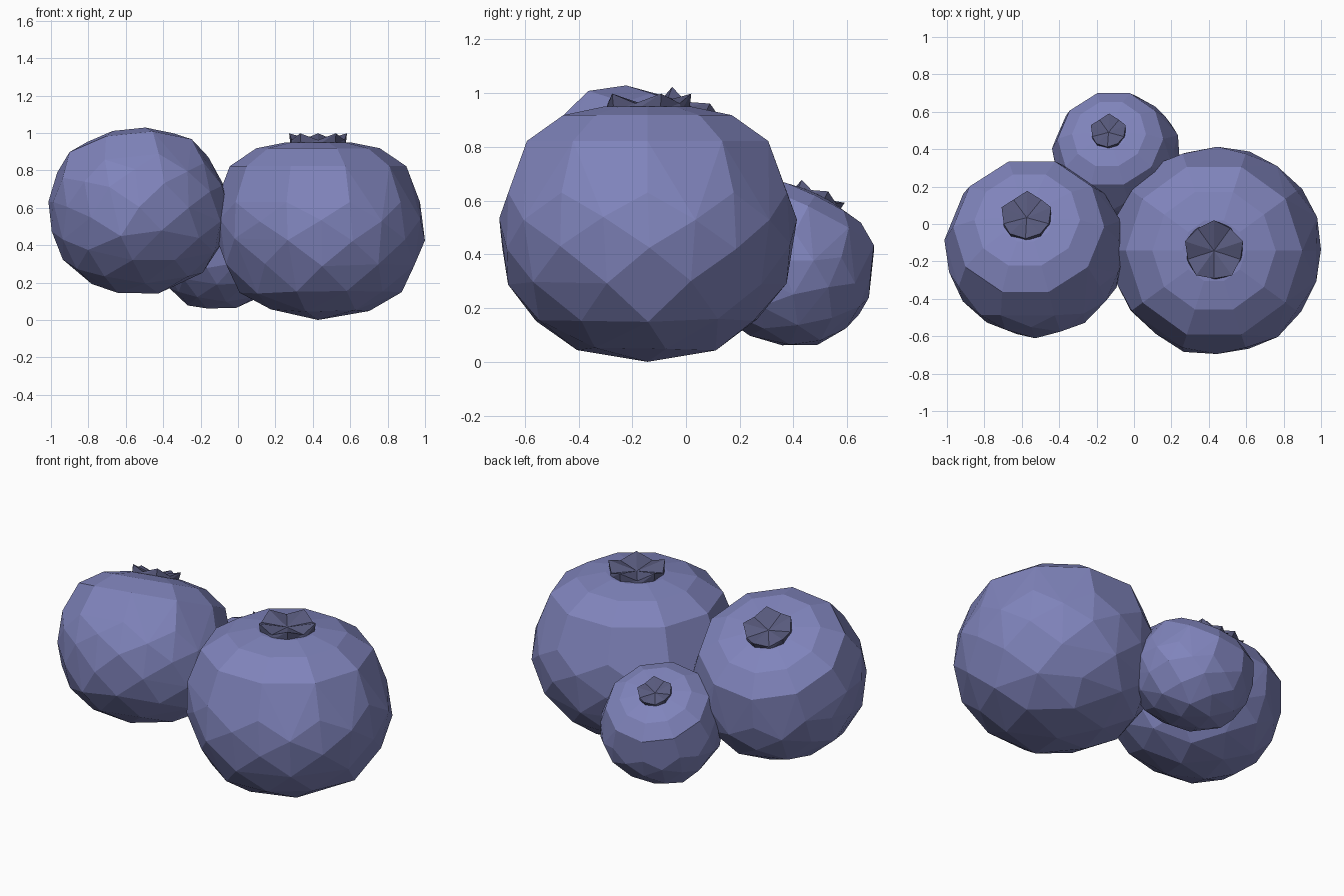
import bpy, bmesh, random
from math import sin, cos, pi, radians
from mathutils import Vector, Euler

cube = bpy.data.objects.get("Cube")
if cube:
    bpy.data.objects.remove(cube, do_unlink=True)


def make_material(name, rgb):
    mat = bpy.data.materials.new(name)
    mat.use_nodes = True
    mat.diffuse_color = (*rgb, 1)
    mat.node_tree.nodes["Principled BSDF"].inputs["Base Color"].default_value = (*rgb, 1)
    return mat


skin = make_material("dusty blue skin", (0.215, 0.23, 0.5))
calyx = make_material("dark calyx", (0.1, 0.105, 0.21))

MID = 0.475  # local height of the berry centre


def ring(radius, z, count, phase=0.0):
    return [Vector((radius * cos(2 * pi * (i + phase) / count),
                    radius * sin(2 * pi * (i + phase) / count), z - MID))
            for i in range(count)]


def finish(bm, name, mat, place):
    bmesh.ops.recalc_face_normals(bm, faces=bm.faces)
    mesh = bpy.data.meshes.new(name)
    bm.to_mesh(mesh)
    bm.free()
    mesh.materials.append(mat)
    obj = bpy.data.objects.new(name, mesh)
    bpy.context.collection.objects.link(obj)
    obj.location, obj.rotation_euler, obj.scale = place
    return obj


def berry_body(name, place, seed):
    # Regular rings above, loose rings below, wrapped in a faceted hull
    rng = random.Random(seed)
    points = []
    for radius, z in ((0.17, 0.95), (0.33, 0.918), (0.472, 0.822), (0.545, 0.63)):
        points += ring(radius, z, 10)
    for radius, z, count, phase, loose in ((0.56, 0.53, 10, 0.5, 0.01),
                                           (0.56, 0.43, 10, 0, 0.01),
                                           (0.52, 0.29, 10, 0.5, 0.012),
                                           (0.425, 0.15, 10, 0, 0.012),
                                           (0.27, 0.05, 6, 0.25, 0.008)):
        for p in ring(radius, z, count, phase):
            jitter = Vector([rng.uniform(-loose, loose) for _ in range(3)])
            points.append(p + jitter + Vector((0.012, 0, 0)))
    points.append(Vector((0, 0, -MID)))
    bm = bmesh.new()
    for p in points:
        bm.verts.new(p)
    bmesh.ops.convex_hull(bm, input=bm.verts)
    bmesh.ops.delete(bm, geom=[v for v in bm.verts if not v.link_faces], context='VERTS')
    bmesh.ops.dissolve_limit(bm, angle_limit=radians(2), verts=bm.verts, edges=bm.edges)
    finish(bm, name, skin, place)


def berry_crown(name, place):
    # Five raised points around a sunken centre, with an outer skirt
    bm = bmesh.new()
    base = [bm.verts.new(p) for p in ring(0.155, 0.935, 10, 0.5)]
    rim = []
    for i, p in enumerate(ring(0.148, 0.962, 10, 0.5)):
        if i % 2 == 0:
            p = Vector((p.x * 1.1, p.y * 1.1, p.z + 0.036))
        rim.append(bm.verts.new(p))
    centre = bm.verts.new((0, 0, 0.953 - MID))
    for i in range(10):
        j = (i + 1) % 10
        bm.faces.new((centre, rim[i], rim[j]))
        bm.faces.new((base[i], base[j], rim[j]))
        bm.faces.new((base[i], rim[j], rim[i]))
    bm.faces.new(base[::-1])
    finish(bm, name, calyx, place)


# name, centre, tilt in degrees, size
berries = (
    ("large", (0.428, -0.143, MID), (0, 0), 1.0),
    ("medium", (-0.535, -0.143, 0.562), (-25.5, -6), 0.86),
    ("small", (-0.1, 0.363, 0.353), (-26, -8), 0.605),
)
for seed, (label, centre, tilt, size) in enumerate(berries):
    place = (Vector(centre), Euler([radians(a) for a in tilt] + [0]), Vector([size] * 3))
    berry_body(label + "_berry", place, seed)
    berry_crown(label + "_berry_crown", place)
